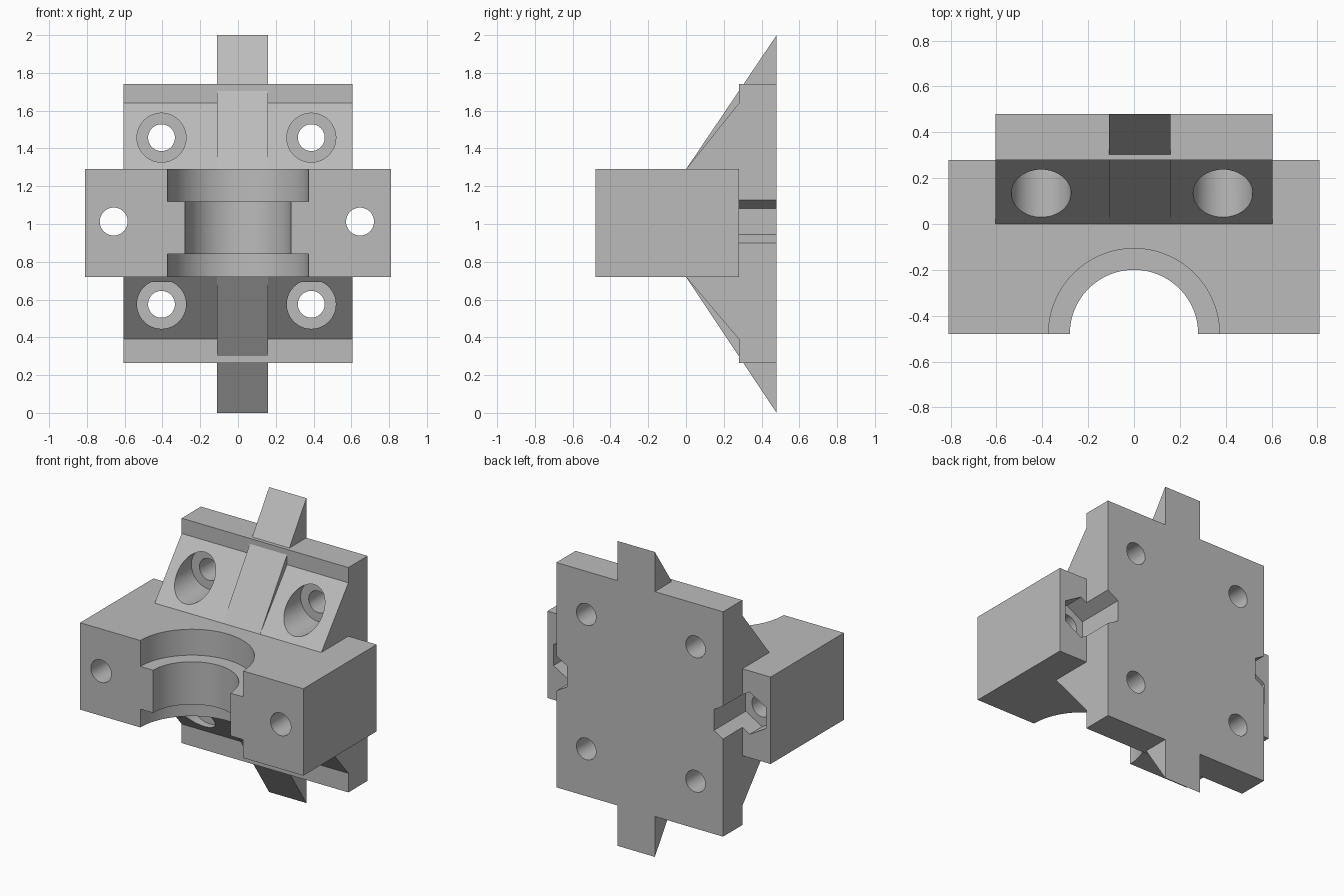
import bpy, bmesh, math
from mathutils import Matrix

if "Cube" in bpy.data.objects:
    bpy.data.objects.remove(bpy.data.objects["Cube"], do_unlink=True)

grey = bpy.data.materials.new("plain_grey")
grey.use_nodes = True
grey.diffuse_color = (0.5, 0.5, 0.5, 1)
grey.node_tree.nodes["Principled BSDF"].inputs["Base Color"].default_value = (0.5, 0.5, 0.5, 1)


def make_object(name, bm):
    bmesh.ops.recalc_face_normals(bm, faces=bm.faces)
    mesh = bpy.data.meshes.new(name)
    bm.to_mesh(mesh)
    bm.free()
    mesh.materials.append(grey)
    obj = bpy.data.objects.new(name, mesh)
    bpy.context.collection.objects.link(obj)
    return obj


def side_extrusion(name, profile, x0, x1):
    """Extrude a (y, z) profile along x."""
    bm = bmesh.new()
    face = bm.faces.new([bm.verts.new((x0, y, z)) for y, z in profile])
    grown = bmesh.ops.extrude_face_region(bm, geom=[face])["geom"]
    verts = [v for v in grown if isinstance(v, bmesh.types.BMVert)]
    bmesh.ops.translate(bm, verts=verts, vec=(x1 - x0, 0, 0))
    return make_object(name, bm)


def cylinder(name, radius, centre, length, axis, sides=64, turn=0):
    """Prism or cylinder centred on a point, running along y or z."""
    bm = bmesh.new()
    tilt = Matrix.Rotation(math.pi / 2, 4, "X") if axis == "y" else Matrix()
    matrix = Matrix.Translation(centre) @ tilt @ Matrix.Rotation(turn, 4, "Z")
    bmesh.ops.create_cone(bm, cap_ends=True, segments=sides, radius1=radius,
                          radius2=radius, depth=length, matrix=matrix)
    return make_object(name, bm)


def y_cutter(name, radius, x, z, y0, y1, sides=48, turn=0):
    return cylinder(name, radius, (x, (y0 + y1) / 2, z), y1 - y0, "y", sides, turn)


def combine(target, tool, operation):
    tool.hide_render = True
    mod = target.modifiers.new(tool.name, "BOOLEAN")
    mod.object, mod.operation, mod.solver = tool, operation, "EXACT"
    bpy.context.view_layer.objects.active = target
    bpy.ops.object.modifier_apply(modifier=mod.name)
    bpy.data.objects.remove(tool, do_unlink=True)


LOW, HIGH, BACK, STEP = 0.72, 1.29, 0.48, 0.28

# Clamp block, sloped mounting plate and central rib
body = side_extrusion("bearing_bracket", [(-BACK, LOW), (STEP, LOW), (STEP, HIGH), (-BACK, HIGH)],
                      -0.81, 0.81)
plate = side_extrusion("mounting_plate", [(0, LOW), (STEP, 0.39), (STEP, 0.265), (BACK, 0.265),
                       (BACK, 1.74), (STEP, 1.74), (STEP, 1.64), (0, HIGH)], -0.605, 0.605)
rib = side_extrusion("centre_rib", [(0, LOW), (BACK, 0), (BACK, 2), (0, HIGH)], -0.11, 0.16)
combine(body, plate, "UNION")
combine(body, rib, "UNION")

# Stepped half-round bearing seat
for name, radius, z0, z1 in (("shaft_bore", 0.28, 0.6, 1.4),
                             ("upper_seat", 0.373, 1.12, 1.4),
                             ("lower_seat", 0.373, 0.6, 0.84)):
    combine(body, cylinder(name, radius, (0, -BACK, (z0 + z1) / 2), z1 - z0, "z", 96), "DIFFERENCE")

# Counterbored mounting holes
for x in (-0.405, 0.388):
    for z in (0.575, 1.457):
        combine(body, y_cutter("counterbore", 0.13, x, z, 0.022, STEP), "DIFFERENCE")
        combine(body, y_cutter("screw_hole", 0.071, x, z, 0.1, 0.6), "DIFFERENCE")

# Clamp bolt holes with hexagonal nut pockets at the back
for x in (-0.658, 0.646):
    combine(body, y_cutter("bolt_hole", 0.074, x, 1.013, -0.6, 0.4), "DIFFERENCE")
    combine(body, y_cutter("nut_pocket", 0.138, x, 1.013, 0.15, 0.6, 6), "DIFFERENCE")

# Orient the finish: smooth bores, crisp edges
bpy.ops.object.select_all(action="DESELECT")
body.select_set(True)
bpy.context.view_layer.objects.active = body
bpy.ops.object.shade_smooth_by_angle(angle=math.radians(25))
